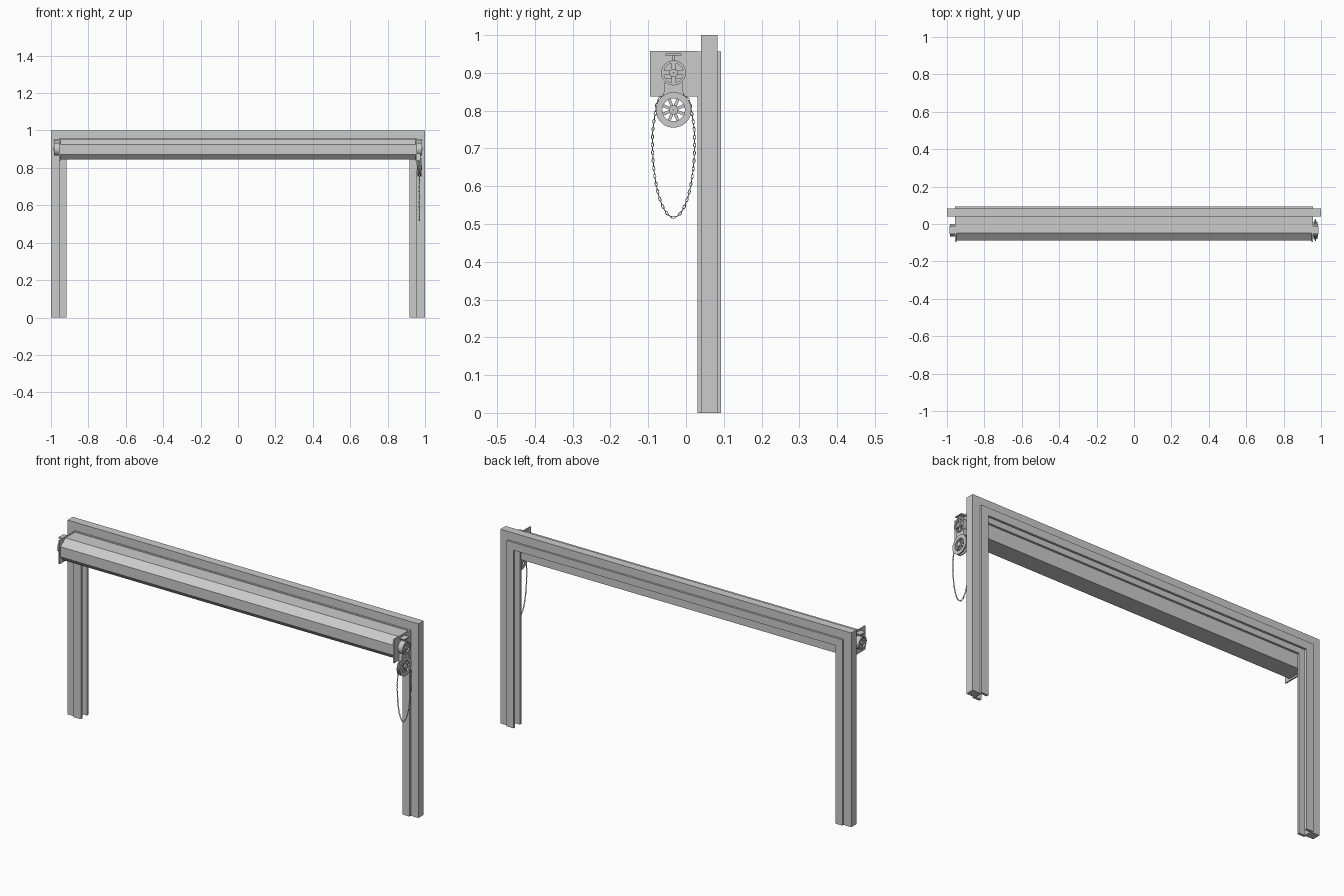
import bpy, bmesh
from math import sin, cos, pi, radians
from mathutils import Vector, Matrix

if "Cube" in bpy.data.objects:
    bpy.data.objects.remove(bpy.data.objects["Cube"])

YC, ZHUB, ZWHEEL = -0.033, 0.90, 0.802


def finish(name, bm, smooth=False):
    bmesh.ops.recalc_face_normals(bm, faces=bm.faces)
    me = bpy.data.meshes.new(name)
    bm.to_mesh(me)
    bm.free()
    ob = bpy.data.objects.new(name, me)
    bpy.context.collection.objects.link(ob)
    if smooth:
        bpy.ops.object.select_all(action='DESELECT')
        ob.select_set(True)
        bpy.context.view_layer.objects.active = ob
        bpy.ops.object.shade_smooth_by_angle(angle=radians(35))
    return ob


def add_box(bm, lo, hi, rot=None):
    lo, hi = Vector(lo), Vector(hi)
    m = Matrix.Translation((lo + hi) / 2) @ Matrix.Diagonal((*(hi - lo), 1))
    bmesh.ops.create_cube(bm, size=1, matrix=(rot or Matrix()) @ m)


def prism(bm, yz, x0, x1):
    a = [bm.verts.new((x0, y, z)) for y, z in yz]
    b = [bm.verts.new((x1, y, z)) for y, z in yz]
    bm.faces.new(a)
    bm.faces.new(b)
    for i in range(len(a)):
        j = (i + 1) % len(a)
        bm.faces.new((a[i], a[j], b[j], b[i]))


def lathe(bm, prof, zc, n=32):
    # closed (x, radius) profile turned about the x axis
    rings = [[bm.verts.new((x, YC + r * cos(2 * pi * k / n), zc + r * sin(2 * pi * k / n)))
              for x, r in prof] for k in range(n)]
    m = len(prof)
    for k in range(n):
        a, b = rings[k], rings[(k + 1) % n]
        for i in range(m):
            j = (i + 1) % m
            bm.faces.new((a[i], a[j], b[j], b[i]))


def tube(bm, x0, x1, r0, r1, zc, n=32):
    lathe(bm, [(x0, r0), (x1, r0), (x1, r1), (x0, r1)], zc, n)


def spokes(bm, count, x0, x1, r0, r1, w, zc, phase=0):
    for k in range(count):
        rot = Matrix.Translation((0, YC, zc)) @ Matrix.Rotation(2 * pi * k / count + phase, 4, 'X')
        add_box(bm, (x0, r0, -w / 2), (x1, r1, w / 2), rot)


# door frame: stepped guide channel swept round the opening with mitred corners
prof = [(0, .04), (.043, .04), (.043, .03), (.083, .03), (.083, .043), (.05, .043),
        (.05, .08), (.083, .08), (.083, .093), (.043, .093), (.043, .083), (0, .083)]
bm = bmesh.new()
rows = [[bm.verts.new(p) for p in ((-1 + d, y, 0), (-1 + d, y, 1 - d), (1 - d, y, 1 - d), (1 - d, y, 0))]
        for d, y in prof]
for i, a in enumerate(rows):
    b = rows[(i + 1) % len(rows)]
    for k in range(3):
        bm.faces.new((a[k], a[k + 1], b[k + 1], b[k]))
bm.faces.new([r[0] for r in rows])
bm.faces.new([r[3] for r in rows])
finish("door_frame", bm)

# faceted shutter housing
bm = bmesh.new()
prism(bm, [(.032, .955), (-.048, .955), (-.087, .924), (-.087, .872), (-.062, .845), (.032, .845)], -.952, .952)
finish("shutter_housing", bm)

for s, side in ((1, "right"), (-1, "left")):
    mir = Matrix.Diagonal((s, 1, 1, 1))
    # end plate
    bm = bmesh.new()
    add_box(bm, (.95, -.095, .837), (.957, .032, .958))
    bmesh.ops.transform(bm, matrix=mir, verts=bm.verts)
    finish(side + "_end_plate", bm)
    # roller bearing with four arms
    bm = bmesh.new()
    tube(bm, .957, .963, .001, .033, ZHUB)
    tube(bm, .957, .984, .026, .033, ZHUB)
    tube(bm, .957, .986, .001, .011, ZHUB)
    spokes(bm, 4, .957, .981, .009, .028, .012, ZHUB)
    bmesh.ops.transform(bm, matrix=mir, verts=bm.verts)
    finish(side + "_bearing", bm, True)
    # T-shaped hanger
    bm = bmesh.new()
    add_box(bm, (.955, YC - .021, .946), (.986, YC + .021, .951))
    add_box(bm, (.957, YC - .004, .912), (.980, YC + .004, .947))
    bmesh.ops.transform(bm, matrix=mir, verts=bm.verts)
    finish(side + "_hanger", bm)

# tapered arm between bearing and chain wheel
bm = bmesh.new()
prism(bm, [(YC - .022, .885), (YC - .027, .838), (YC + .027, .838), (YC + .022, .885)], .957, .976)
finish("wheel_arm", bm)

# grooved chain wheel with eight spokes
bm = bmesh.new()
lathe(bm, [(.960, .030), (.960, .047), (.964, .047), (.968, .041), (.972, .041),
           (.976, .047), (.980, .047), (.980, .030)], ZWHEEL, 40)
tube(bm, .957, .984, .001, .012, ZWHEEL)
spokes(bm, 8, .964, .976, .010, .032, .008, ZWHEEL, pi / 8)
finish("chain_wheel", bm, True)

# pull chain: links spaced evenly along a hanging loop
N = 160
path = []
for i in range(N):
    t = pi * i / N
    path.append((YC + .045 * cos(t), ZWHEEL + .01 + .035 * sin(t)))
for i in range(N):
    t = i / N
    path.append((YC - .045 - .011 * sin(t * pi / 2), ZWHEEL + .01 - t * .092))
for i in range(N):
    t = pi * i / N
    path.append((YC - .056 * cos(t), .72 - .202 * sin(t)))
for i in range(N):
    t = i / N
    path.append((YC + .045 + .011 * cos(t * pi / 2), .72 + t * .092))
pts = [Vector((.970, y, z)) for y, z in path]
pts.append(pts[0])
total = sum((b - a).length for a, b in zip(pts, pts[1:]))
count = 2 * round(total / .0105 / 2)
step = total / count
bm = bmesh.new()
dist, made = 0, 0
for a, b in zip(pts, pts[1:]):
    seg = (b - a).length
    while made < count and made * step <= dist + seg:
        p = a.lerp(b, (made * step - dist) / seg)
        tan = (b - a).normalized()
        across = Vector((1, 0, 0))
        wide = across if made % 2 else tan.cross(across)
        up = tan.cross(wide)
        ring = []
        for k in range(10):
            t = 2 * pi * k / 10
            c = tan * cos(t) * .0058 + wide * sin(t) * .0028
            o = c.normalized()
            ring.append([bm.verts.new(p + c + .0013 * (o * cos(u) + up * sin(u)))
                         for u in (0, pi * .4, pi * .8, pi * 1.2, pi * 1.6)])
        for k in range(10):
            r, q = ring[k], ring[(k + 1) % 10]
            for j in range(5):
                bm.faces.new((r[j], r[(j + 1) % 5], q[(j + 1) % 5], q[j]))
        made += 1
    dist += seg
finish("pull_chain", bm, True)
